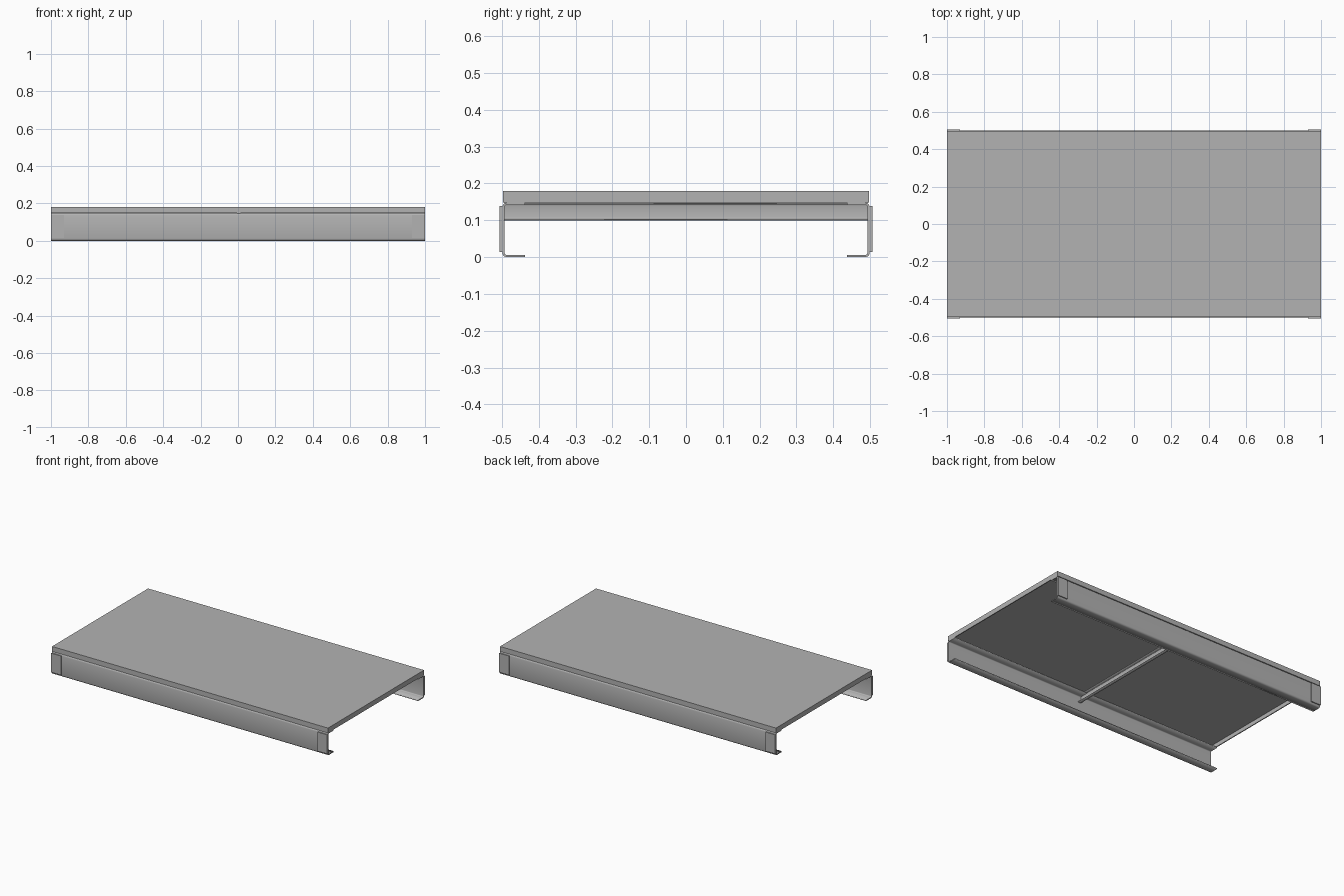
import bpy
import bmesh
import math
from mathutils import Vector

if "Cube" in bpy.data.objects:
    bpy.data.objects.remove(bpy.data.objects["Cube"])

steel = bpy.data.materials.new("grey_steel")
steel.use_nodes = True
GREY = (0.45, 0.45, 0.45, 1)
steel.diffuse_color = GREY
steel.node_tree.nodes["Principled BSDF"].inputs["Base Color"].default_value = GREY


def finish(name, bm, smooth=False):
    bmesh.ops.recalc_face_normals(bm, faces=bm.faces)
    mesh = bpy.data.meshes.new(name)
    bm.to_mesh(mesh)
    bm.free()
    mesh.materials.append(steel)
    for face in mesh.polygons:
        face.use_smooth = smooth and len(face.vertices) == 4
    obj = bpy.data.objects.new(name, mesh)
    bpy.context.collection.objects.link(obj)
    return obj


def box(name, lo, hi):
    bm = bmesh.new()
    bmesh.ops.create_cube(bm, size=1)
    lo, hi = Vector(lo), Vector(hi)
    for v in bm.verts:
        v.co = (lo + hi) / 2 + v.co * (hi - lo)
    return finish(name, bm)


def channel_profile(depth, bottom, top, t):
    """C section with rounded bends; the web's outer face is at zero."""
    def bend(z, sign, r):
        cz = z - sign * 2 * t
        steps = [i * math.pi / 6 for i in range(4)]
        return [(2 * t - r * math.cos(a), cz + sign * r * math.sin(a)) for a in steps]
    outer_top, inner_top = bend(top, 1, 2 * t), bend(top, 1, t)
    outer_low, inner_low = bend(bottom, -1, 2 * t), bend(bottom, -1, t)
    return ([(depth, bottom)] + outer_low[::-1] + outer_top + [(depth, top), (depth, top - t)]
            + inner_top[::-1] + inner_low + [(depth, bottom + t)])


def extrude(name, points, sweep):
    bm = bmesh.new()
    face = bm.faces.new([bm.verts.new(p) for p in points])
    new = bmesh.ops.extrude_face_region(bm, geom=[face])["geom"]
    bmesh.ops.translate(bm, vec=sweep, verts=[g for g in new if isinstance(g, bmesh.types.BMVert)])
    # The flat end caps must not bend the shading of the sides
    axis = Vector(sweep).normalized()
    bm.normal_update()
    caps = [f for f in bm.faces if abs(f.normal.dot(axis)) > 0.9]
    bmesh.ops.split_edges(bm, edges=list({e for f in caps for e in f.edges}))
    return finish(name, bm, smooth=True)


# Deck: thin sheet with folded edges
box("deck_sheet", (-1, -0.497, 0.174), (1, 0.497, 0.18))
for side, label in ((-1, "right"), (1, "left")):
    a, b = sorted((side, side * 0.994))
    box(label + "_deck_edge", (a, -0.497, 0.148), (b, 0.497, 0.176))
for side, label in ((-1, "front"), (1, "back")):
    a, b = sorted((side * 0.497, side * 0.491))
    box(label + "_deck_edge", (-1, a, 0.148), (1, b, 0.176))

# Side rails: inward facing channels with a joint plate at each end
section = channel_profile(0.062, 0, 0.148, 0.006)
for side, label in ((-1, "front"), (1, "back")):
    extrude(label + "_rail", [(-1, side * (0.499 - d), z) for d, z in section], (2, 0, 0))
    a, b = sorted((side * 0.498, side * 0.506))
    for end, end_label in ((-1, "right"), (1, "left")):
        c, d = sorted((end * 0.93, end))
        box(f"{label}_{end_label}_joint_plate", (c, a, 0.014), (d, b, 0.139))

# Cross member under the middle of the deck
section = channel_profile(0.025, 0.1, 0.148, 0.004)
extrude("cross_member", [(d - 0.012, -0.493, z) for d, z in section], (0, 0.986, 0))
